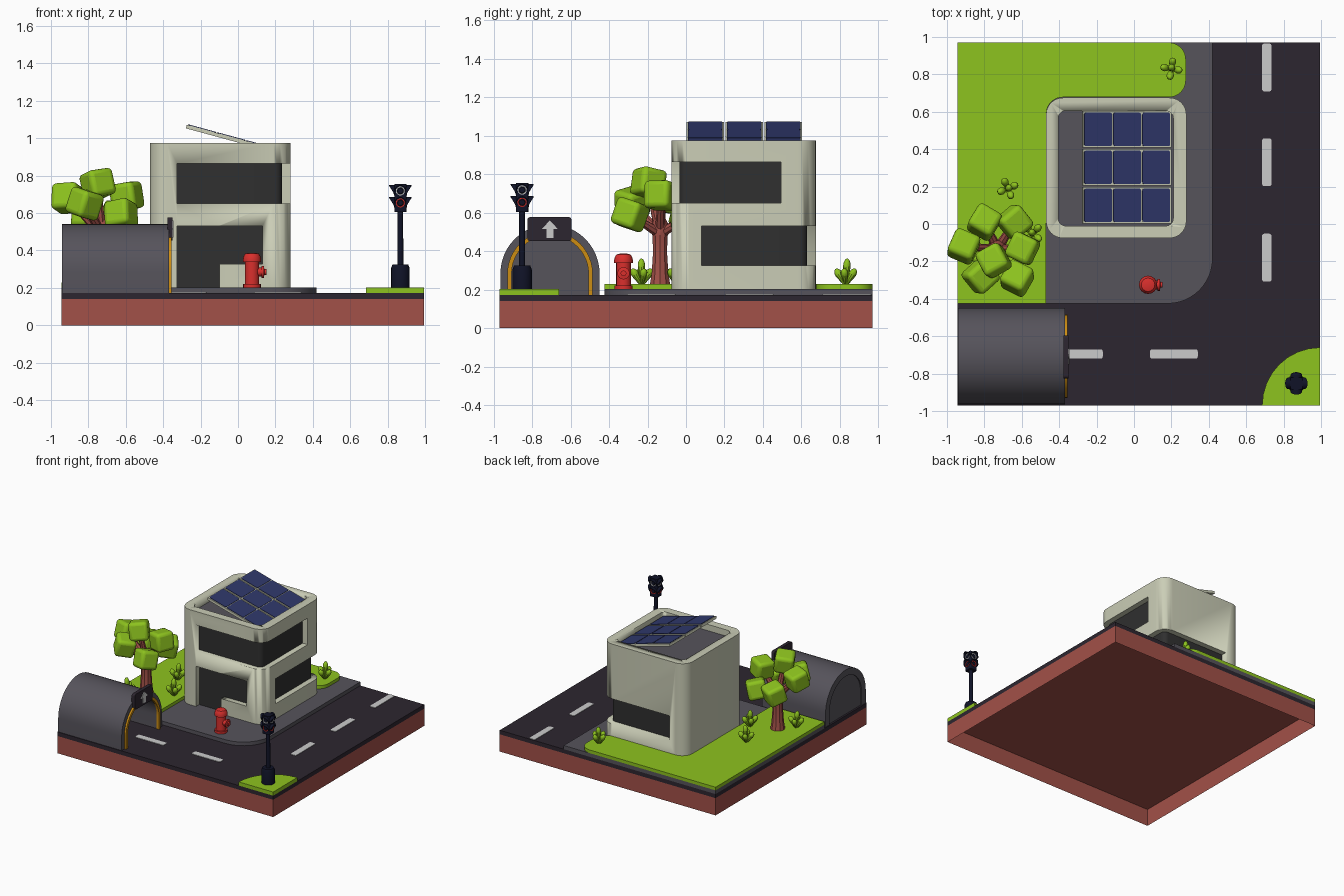
import bpy, bmesh, math, random
from mathutils import Vector, Matrix

if "Cube" in bpy.data.objects:
    bpy.data.objects.remove(bpy.data.objects["Cube"])
random.seed(4)


def mat(name, *rgb):
    m = bpy.data.materials.new(name)
    m.diffuse_color = [c ** 2.2 for c in rgb] + [1]
    m.use_nodes = True
    m.node_tree.nodes["Principled BSDF"].inputs["Base Color"].default_value = m.diffuse_color
    return m


BRICK = mat("brick", .63, .32, .29)
ASPHALT = mat("asphalt", .19, .165, .2)
PAVING = mat("paving", .34, .33, .36)
GRASS = mat("grass", .55, .76, .14)
WALL = mat("wall", .79, .8, .71)
GLASS = mat("glass", .2, .2, .2)
CELL = mat("solar_cell", .2, .23, .42)
RED = mat("red", .85, .2, .19)
NAVY = mat("navy", .09, .1, .17)
AMBER = mat("amber", .8, .55, .1)
LIGHT = mat("light", .74, .74, .74)


def make(name, verts, faces, m, M=Matrix(), smooth=True):
    me = bpy.data.meshes.new(name)
    me.from_pydata(verts, [], faces)
    bm = bmesh.new()
    bm.from_mesh(me)
    bmesh.ops.recalc_face_normals(bm, faces=bm.faces)
    bm.to_mesh(me)
    bm.free()
    ob = bpy.data.objects.new(name, me)
    bpy.context.collection.objects.link(ob)
    ob.matrix_world = M
    if m:
        me.materials.append(m)
    if smooth:
        bpy.ops.object.select_all(action='DESELECT')
        bpy.context.view_layer.objects.active = ob
        ob.select_set(True)
        bpy.ops.object.shade_smooth_by_angle(angle=math.radians(35))
    return ob


def prism(name, pts, lo, hi, m, axis='z', M=Matrix(), open_bottom=False):
    n = len(pts)
    put = (lambda p, w: (p[0], p[1], w)) if axis == 'z' else (lambda p, w: (w, p[0], p[1]))
    verts = [put(p, w) for w in (lo, hi) for p in pts]
    faces = [(i, (i + 1) % n, n + (i + 1) % n, n + i) for i in range(n)] + [tuple(range(n, 2 * n))]
    if not open_bottom:
        faces.append(tuple(range(n)))
    return make(name, verts, faces, m, M)


def rounded(corners, seg=8):
    """Polygon of right-angled corners (x, y, radius)."""
    out = []
    for i, (x, y, r) in enumerate(corners):
        p = Vector((x, y))
        if r == 0:
            out.append(p)
            continue
        u = (Vector(corners[i - 1][:2]) - p).normalized()
        v = (Vector(corners[(i + 1) % len(corners)][:2]) - p).normalized()
        for k in range(seg + 1):
            t = k / seg * math.pi / 2
            out.append(p + (u + v) * r - (v * math.cos(t) + u * math.sin(t)) * r)
    return out


def rect(x0, x1, y0, y1, r=0):
    return rounded([(x0, y0, r), (x1, y0, r), (x1, y1, r), (x0, y1, r)])


def lathe(name, prof, m, M=Matrix(), seg=16):
    verts = [(r * math.cos(a), r * math.sin(a), z) for r, z in prof
             for a in (2 * math.pi * k / seg for k in range(seg))]
    faces = [(j * seg + k, j * seg + (k + 1) % seg, (j + 1) * seg + (k + 1) % seg, (j + 1) * seg + k)
             for j in range(len(prof) - 1) for k in range(seg)]
    faces += [tuple(range(seg)), tuple(range(len(verts) - seg, len(verts)))]
    return make(name, verts, faces, m, M)


def aim(a, b):
    a, b = Vector(a), Vector(b)
    return Matrix.Translation(a) @ (b - a).to_track_quat('Z', 'Y').to_matrix().to_4x4()


def cut(ob, cutter):
    mod = ob.modifiers.new("cut", 'BOOLEAN')
    mod.operation, mod.solver, mod.object = 'DIFFERENCE', 'EXACT', cutter
    bpy.context.view_layer.objects.active = ob
    bpy.ops.object.modifier_apply(modifier=mod.name)
    bpy.data.objects.remove(cutter)


# Ground layers: open-bottomed plinth, road, pavement, lawn, traffic island
L, R, F, B = -.945, .995, -.97, .97
prism("plinth", rect(L, R, F, B), 0, .14, BRICK, open_bottom=True)
prism("road", rect(L, R, F, B), .14, .173, ASPHALT)
prism("pavement", rounded([(L, -.425, 0), (.42, -.425, .24), (.42, B, 0), (L, B, 0)], 12), .173, .203, PAVING)
prism("lawn", rounded([(L, -.425, 0), (-.47, -.425, 0), (-.47, .678, .09), (.277, .678, .09),
                       (.277, B, .09), (L, B, 0)]), .203, .229, GRASS)
prism("traffic_island", [(R, F)] + [(R - .31 * math.sin(t), F + .31 * math.cos(t))
      for t in (k * math.pi / 16 for k in range(9))], .173, .203, GRASS)
for i, y in enumerate((-.18, .33, .837)):
    prism(f"lane_dash_{i}", rect(.685, .735, y - .128, y + .128, .012), .173, .177, LIGHT)
for i, x in enumerate((-.8, -.295, .213)):
    prism(f"cross_dash_{i}", rect(x - .128, x + .128, -.72, -.67, .012), .173, .177, LIGHT)

# Building with recessed corner windows, doorway and sunken roof
house = prism("building", rect(-.47, .28, -.075, .675, .09), .2, .975, WALL)
cut(house, prism("roof_cut", rect(-.405, .21, -.01, .605, .04), .92, 1.1, None))
cut(house, prism("upper_cut", rect(-.325, .4, -.2, .495), .65, .865, None))
cut(house, prism("lower_cut", rect(-.325, .4, .08, .8), .327, .53, None))
cut(house, prism("door_cut", rect(-.325, -.1, -.2, -.03), .15, .53, None))
cut(house, prism("front_window_cut", rect(-.11, .13, -.2, -.03), .327, .53, None))
prism("roof_floor", rect(-.405, .21, -.01, .605, .04), .915, .924, PAVING)
prism("upper_glass", rounded([(-.328, -.035, 0), (.235, -.035, .04), (.235, .498, 0), (-.328, .498, 0)]),
      .647, .868, GLASS)
prism("lower_glass", rounded([(-.328, .077, 0), (.235, .077, 0), (.235, .63, .04), (-.328, .63, 0)]),
      .324, .533, GLASS)
prism("door_glass", rect(-.328, .133, -.033, .0), .2, .533, GLASS)

# Tilted solar array: three framed strips of three cells
tilt = Matrix.Translation((-.037, .303, 1.008)) @ Matrix.Rotation(math.radians(15.2), 4, 'Y')
for i in (-1, 0, 1):
    y = i * .203
    prism(f"solar_frame_{i + 1}", rect(-.245, .245, y - .097, y + .097), -.02, 0, WALL, M=tilt)
    for j in (-1, 0, 1):
        prism(f"solar_cell_{i + 1}_{j + 1}", rect(j * .161 - .077, j * .161 + .077, y - .089, y + .089, .01),
              -.001, .004, CELL, M=tilt)


# Tunnel with portal trim and arrow sign
def arch(r, n=24):
    a = [(-.707 + r * math.cos(k * math.pi / n), .2825 + r * math.sin(k * math.pi / n)) for k in range(n + 1)]
    return [(a[0][0], .173)] + a + [(a[-1][0], .173)]


prism("tunnel_shell", arch(.258) + arch(.205)[::-1], -.94, -.37, PAVING, 'x')
prism("tunnel_back_wall", arch(.207), -.93, -.915, PAVING, 'x')
prism("portal_trim", arch(.222) + arch(.2)[::-1], -.376, -.355, AMBER, 'x')
prism("sign_board", rect(-.825, -.595, .452, .577, .015), -.378, -.35, ASPHALT, 'x')
arrow = [(-.018, -.045), (.018, -.045), (.018, 0), (.042, 0), (0, .045), (-.042, 0), (-.018, 0)]
prism("sign_arrow", [(-.708 + y, .515 + z) for y, z in arrow], -.352, -.345, LIGHT, 'x')

# Traffic light with hooded lamps on four sides
TL = Matrix.Translation((.868, -.852, 0))
lathe("signal_post", [(.05, .2), (.05, .305), (.042, .325), (.016, .325), (.015, .61)], NAVY, TL)
prism("signal_head", rect(-.032, .032, -.032, .032, .008), .605, .755, NAVY, M=TL)
for s in range(4):
    side = TL @ Matrix.Rotation(s * math.pi / 2, 4, 'Z')
    for z, m, tag in ((.718, LIGHT, "upper"), (.654, RED, "lower")):
        face = side @ Matrix.Translation((.032, 0, z)) @ Matrix.Rotation(math.pi / 2, 4, 'Y')
        lathe(f"lamp_{tag}_{s}", [(.024, -.002), (.024, .003), (.019, .003), (.018, .001)], m, face)
        lathe(f"lens_{tag}_{s}", [(.019, 0), (.014, .004)], NAVY, face)
        verts, faces = [], []
        for k in range(13):
            a = math.radians(-30 + 20 * k)
            d = .002 + .026 * (math.sin(a) + .5) / 1.5
            for r, x in ((.027, .03), (.027, .032 + d), (.032, .032 + d), (.032, .03)):
                verts.append((x, r * math.cos(a), z + r * math.sin(a)))
            if k:
                q = 4 * k
                faces += [(q - 4 + j, q - 4 + (j + 1) % 4, q + (j + 1) % 4, q + j) for j in range(4)]
        make(f"hood_{tag}_{s}", verts, faces + [(0, 1, 2, 3), (48, 49, 50, 51)], NAVY, side)

# Hydrant
HY = Matrix.Translation((.075, -.325, 0))
lathe("hydrant_body", [(.048, .2), (.048, .222), (.038, .222), (.038, .338), (.049, .338), (.049, .352),
                       (.045, .37), (.036, .383), (.02, .387)], RED, HY)
lathe("hydrant_outlet", [(.024, 0), (.024, .05), (.032, .05), (.032, .063), (.015, .066), (.015, .077)], RED,
      HY @ Matrix.Translation((0, 0, .285)) @ Matrix.Rotation(math.pi / 2, 4, 'Y'))

# Tree: flared trunk, branches, rounded-cube foliage
root = Vector((-.73, -.135, 0))
lathe("trunk", [(.06, .2), (.046, .28), (.038, .4), (.042, .48), (.05, .53), (.03, .57)], BRICK,
      Matrix.Translation(root), 10)
clumps = [(-.91, -.12, .68), (-.8, .01, .585), (-.64, .01, .58), (-.595, -.13, .69),
          (-.625, -.29, .59), (-.82, -.28, .65), (-.75, -.195, .755)]
for i, c in enumerate(clumps):
    M = aim(root + Vector((0, 0, .49)), c)
    lathe(f"branch_{i}", [(.028, 0), (.016, (Vector(c) - root - Vector((0, 0, .49))).length)], BRICK, M, 8)
    rot = Matrix.Rotation(random.uniform(-.8, .8), 4, 'Z') @ Matrix.Rotation(random.uniform(-.35, .35), 4, 'X') \
        @ Matrix.Rotation(random.uniform(-.35, .35), 4, 'Y')
    leaf = prism(f"foliage_{i}", rect(-.072, .072, -.072, .072), -.072, .072, GRASS,
                 M=Matrix.Translation(c) @ rot)
    bev = leaf.modifiers.new("bevel", 'BEVEL')
    bev.width, bev.segments = .025, 3
    for p in leaf.data.polygons:
        p.use_smooth = True

# Tufts of plump leaves
for i, (x, y) in enumerate([(-.675, .19), (.2, .83), (-.54, -.05), (-.83, -.23)]):
    for k in range(5):
        a = k * 2 * math.pi / 4 + i + .4
        lean, h = (.055, .09) if k < 4 else (.008, .125)
        base = (x, y, .222)
        lathe(f"tuft_{i}_leaf_{k}", [(.008, 0), (.013, h * .35), (.02, h * .75), (.018, h * .95), (.01, h * 1.08),
              (.002, h * 1.12)], GRASS, aim(base, (x + lean * math.cos(a), y + lean * math.sin(a), .222 + h)), 10)
